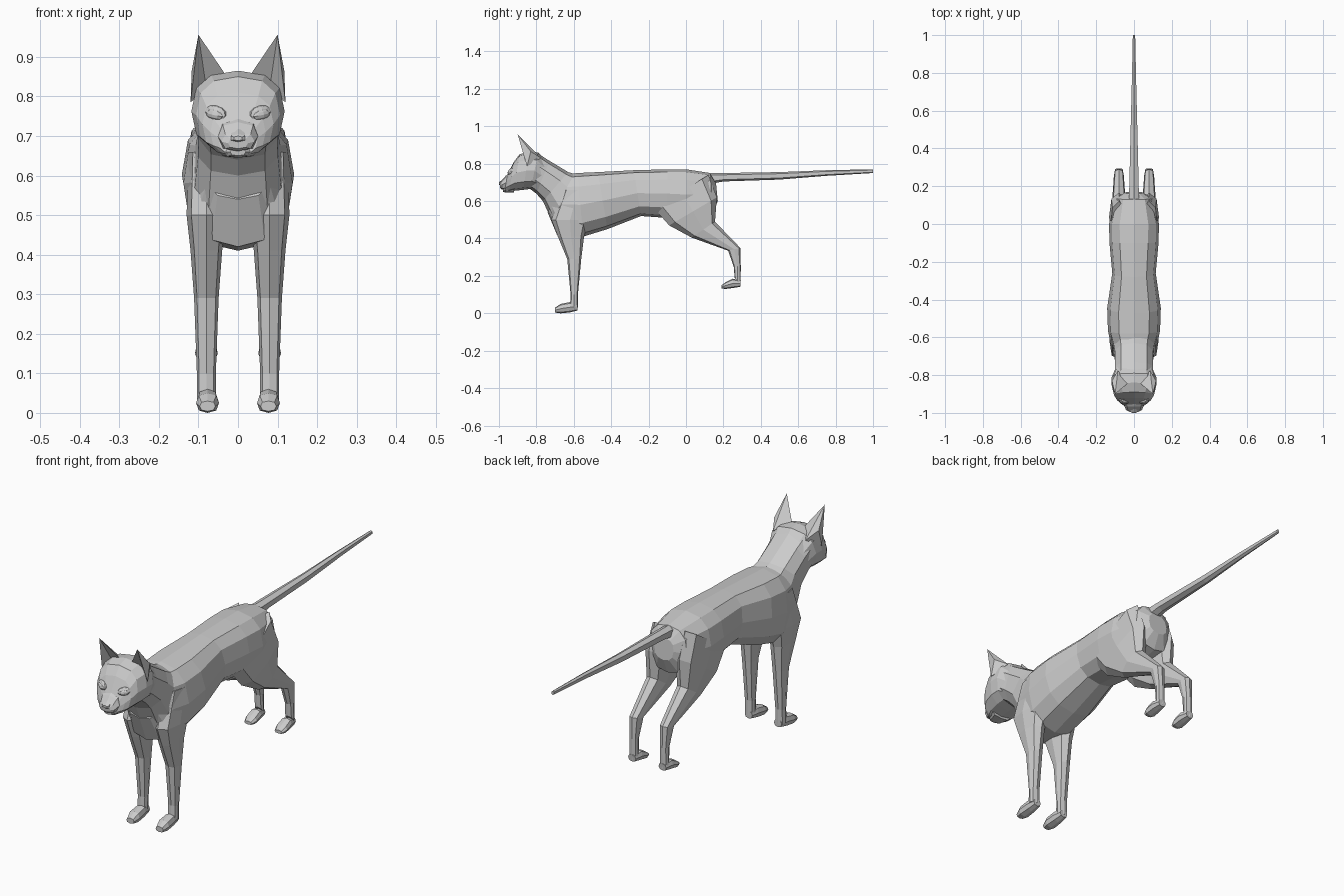
import bpy, bmesh
from math import sin, cos, pi, radians, copysign
from mathutils import Matrix, Vector

default_cube = bpy.data.objects.get("Cube")
if default_cube:
    bpy.data.objects.remove(default_cube, do_unlink=True)

grey = bpy.data.materials.new("grey_fur")
GREY = (.6, .6, .6, 1)
grey.use_nodes = True
grey.diffuse_color = GREY
for node in grey.node_tree.nodes:
    if node.type == 'BSDF_PRINCIPLED':
        node.inputs["Base Color"].default_value = GREY
        node.inputs["Roughness"].default_value = .8


def finish(name, mesh_builder):
    """Turn a bmesh into a named, flat shaded object."""
    bmesh.ops.recalc_face_normals(mesh_builder, faces=mesh_builder.faces)
    mesh = bpy.data.meshes.new(name)
    mesh_builder.to_mesh(mesh)
    mesh_builder.free()
    mesh.materials.append(grey)
    part = bpy.data.objects.new(name, mesh)
    bpy.context.scene.collection.objects.link(part)
    return part


def rounded(value, power):
    return copysign(abs(value) ** power, value)


def loft(name, rings, sides=10, centre=0, power=.8):
    """Skin rings given as (first y, z), (opposite y, z), half width."""
    bm = bmesh.new()
    loops = []
    for first, opposite, width in rings:
        a, b = Vector((centre, *first)), Vector((centre, *opposite))
        middle, reach = (a + b) / 2, (a - b) / 2
        loop = []
        for i in range(sides):
            angle = 2 * pi * i / sides
            across = Vector((width * rounded(sin(angle), power), 0, 0))
            loop.append(bm.verts.new(middle + across + reach * rounded(cos(angle), power)))
        loops.append(loop)
    for low, high in zip(loops, loops[1:]):
        for i in range(sides):
            j = (i + 1) % sides
            bm.faces.new((low[i], low[j], high[j], high[i]))
    bm.faces.new(loops[0])
    bm.faces.new(loops[-1])
    return finish(name, bm)


def ellipsoid(name, place, radii, yaw=0, roll=0):
    bm = bmesh.new()
    bmesh.ops.create_uvsphere(bm, u_segments=10, v_segments=6, radius=1)
    turn = Matrix.Rotation(yaw, 4, 'Z') @ Matrix.Rotation(roll, 4, 'Y')
    bm.transform(Matrix.Translation(place) @ turn @ Matrix.Diagonal((*radii, 1)))
    return finish(name, bm)


# Torso, from rump to chest
loft("torso", [
    ((.16, .70), (.17, .60), .05),
    ((.13, .75), (.14, .53), .10),
    ((.0, .77), (.0, .50), .132),
    ((-.1, .77), (-.1, .51), .13),
    ((-.28, .765), (-.24, .52), .115),
    ((-.47, .755), (-.42, .45), .142),
    ((-.58, .75), (-.55, .41), .138),
    ((-.63, .745), (-.69, .42), .118),
    ((-.65, .72), (-.74, .54), .09),
], sides=12)

# Neck, rising forward out of the chest
loft("neck", [
    ((-.58, .74), (-.71, .48), .115),
    ((-.63, .755), (-.765, .60), .105),
    ((-.73, .815), (-.80, .64), .104),
    ((-.80, .86), (-.84, .67), .11),
])

# Head, from the back of the skull to the face
loft("head", [
    ((-.74, .81), (-.80, .66), .10),
    ((-.79, .86), (-.83, .665), .118),
    ((-.84, .865), (-.87, .66), .118),
    ((-.89, .85), (-.92, .655), .106),
    ((-.92, .81), (-.945, .65), .09),
    ((-.94, .77), (-.96, .65), .07),
    ((-.955, .74), (-.97, .65), .05),
], sides=12)

# Muzzle, nose and chin
loft("muzzle", [
    ((-.93, .76), (-.93, .66), .055),
    ((-.965, .735), (-.965, .66), .05),
    ((-.985, .71), (-.985, .662), .042),
    ((-.995, .695), (-.993, .668), .025),
], sides=8)
loft("nose", [
    ((-.97, .725), (-.97, .685), .02),
    ((-.995, .705), (-.995, .685), .02),
    ((-1, .70), (-1, .688), .012),
], sides=6)
loft("chin", [
    ((-.92, .68), (-.92, .645), .05),
    ((-.965, .675), (-.965, .645), .035),
    ((-.98, .67), (-.978, .65), .02),
], sides=8)

# Tail
loft("tail", [
    ((.10, .75), (.12, .69), .03),
    ((.2, .75), (.2, .705), .028),
    ((.5, .755), (.5, .715), .02),
    ((.75, .765), (.75, .735), .013),
    ((1, .77), (1, .75), .007),
], sides=6)

# Leg and paw outlines, listed from the body downward
front_leg = [
    ((-.66, .66), (-.49, .66), .045),
    ((-.72, .50), (-.52, .50), .05),
    ((-.685, .41), (-.545, .41), .04),
    ((-.635, .29), (-.56, .29), .031),
    ((-.617, .10), (-.578, .10), .024),
    ((-.62, .04), (-.578, .03), .024),
]
front_paw = [
    ((-.58, .05), (-.58, .015), .02),
    ((-.62, .06), (-.62, .005), .026),
    ((-.67, .05), (-.67, 0), .029),
    ((-.70, .03), (-.70, .004), .02),
]
hind_leg = [
    ((-.17, .56), (.12, .74), .045),
    ((-.09, .47), (.165, .62), .052),
    ((.03, .405), (.155, .49), .038),
    ((.225, .335), (.29, .35), .026),
    ((.255, .25), (.293, .25), .02),
    ((.26, .19), (.292, .15), .021),
]
hind_paw = [
    ((.293, .175), (.29, .142), .02),
    ((.25, .185), (.25, .135), .027),
    ((.215, .168), (.21, .13), .029),
    ((.19, .15), (.19, .134), .02),
]

for side, label in ((1, "left"), (-1, "right")):
    loft("front_leg_" + label, front_leg, 8, side * .08)
    loft("front_paw_" + label, front_paw, 8, side * .077)
    loft("hind_leg_" + label, hind_leg, 8, side * .08)
    loft("hind_paw_" + label, hind_paw, 8, side * .08)

    # Eye with a raised lid behind it
    ellipsoid("eyelid_" + label, (side * .058, -.932, .757), (.034, .014, .02),
              side * radians(30), side * radians(-12))
    ellipsoid("eye_" + label, (side * .059, -.937, .754), (.026, .014, .014),
              side * radians(30), side * radians(-12))

    # Pointed ear, hollow toward the front
    bm = bmesh.new()
    tip, inner, outer, back, hollow = [
        bm.verts.new((side * x, y, z)) for x, y, z in (
            (.1, -.9, .956), (.035, -.845, .86), (.12, -.85, .785),
            (.085, -.775, .83), (.08, -.825, .82))]
    bulge = bm.verts.new((side * .117, -.83, .865))
    for corners in ((tip, inner, back), (tip, back, bulge), (bulge, back, outer),
                    (tip, bulge, outer), (tip, outer, hollow), (tip, hollow, inner),
                    (inner, hollow, back), (back, hollow, outer)):
        bm.faces.new(corners)
    finish("ear_" + label, bm)
